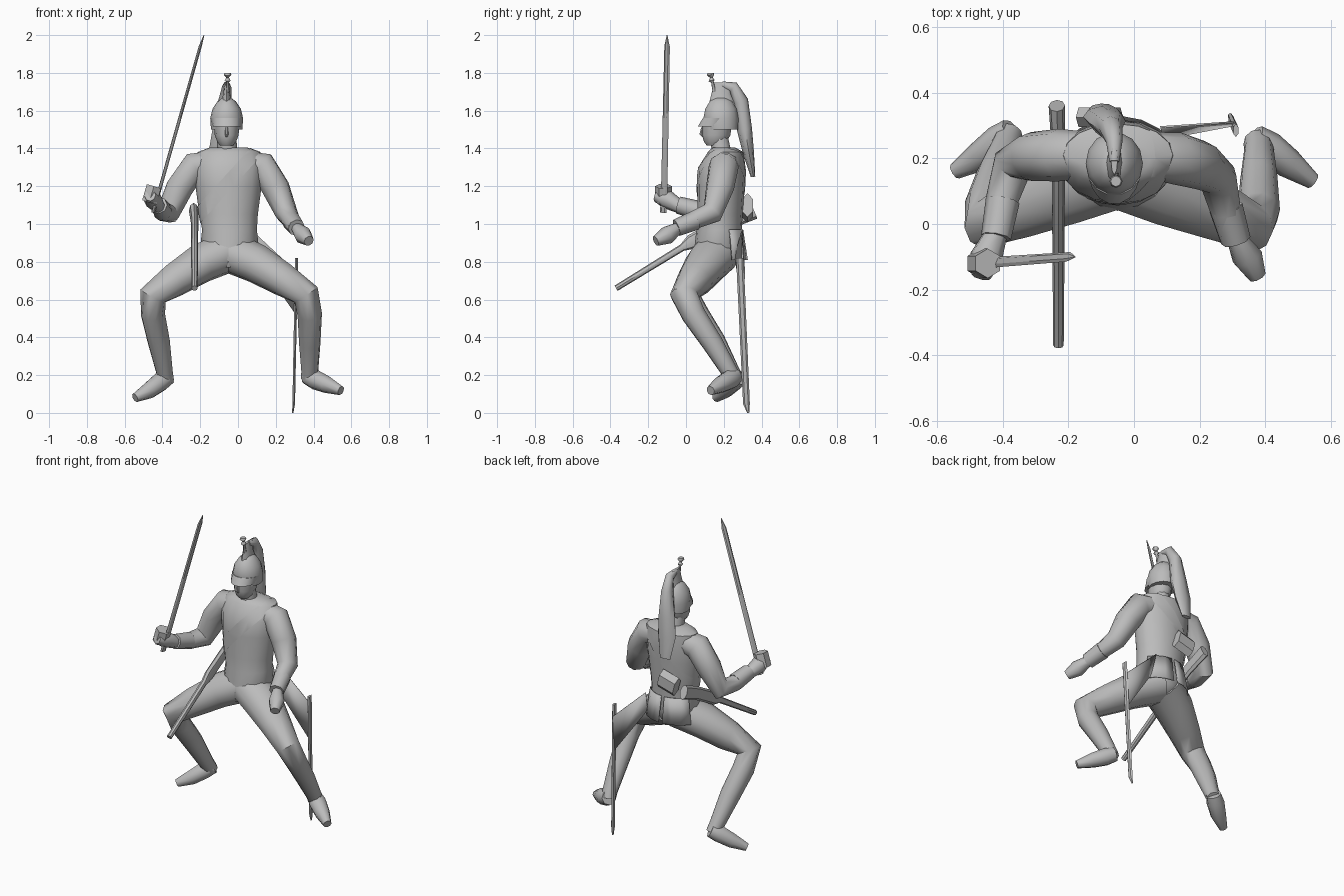
import bpy, bmesh, math
from mathutils import Vector

if "Cube" in bpy.data.objects:
    bpy.data.objects.remove(bpy.data.objects["Cube"], do_unlink=True)

UNIT = 0.01  # all part sizes below are in hundredths
X, Y, Z = Vector((1, 0, 0)), Vector((0, 1, 0)), Vector((0, 0, 1))

grey = bpy.data.materials.new("plain grey")
grey.use_nodes = True
grey.diffuse_color = (0.5, 0.5, 0.5, 1)
grey.node_tree.nodes["Principled BSDF"].inputs["Base Color"].default_value = grey.diffuse_color


def finish(name, bm, angle=50):
    """Turn a bmesh into a shaded object."""
    bmesh.ops.recalc_face_normals(bm, faces=bm.faces[:])
    mesh = bpy.data.meshes.new(name)
    bm.to_mesh(mesh)
    bm.free()
    mesh.materials.append(grey)
    obj = bpy.data.objects.new(name, mesh)
    bpy.context.collection.objects.link(obj)
    bpy.ops.object.select_all(action="DESELECT")
    obj.select_set(True)
    bpy.context.view_layer.objects.active = obj
    bpy.ops.object.shade_smooth_by_angle(angle=math.radians(angle))
    return obj


def tube(name, rings, hint=X, sides=10, axis=None, angle=50):
    """Loft elliptical rings (x, y, z, radius[, second radius]) along a path."""
    bm = bmesh.new()
    centres = [Vector(ring[:3]) * UNIT for ring in rings]
    loops, u = [], hint
    for i, ring in enumerate(rings):
        before, after = centres[max(i - 1, 0)], centres[min(i + 1, len(rings) - 1)]
        if axis:
            along = axis
        else:
            along = (after - before).normalized()
            if 0 < i < len(rings) - 1:
                along = ((centres[i] - before).normalized()
                         + (after - centres[i]).normalized()).normalized()
        u = (u - along * u.dot(along)).normalized()
        v = along.cross(u)
        loop = []
        for k in range(sides):
            turn = math.tau * k / sides
            offset = u * ring[3] * math.cos(turn) + v * ring[-1] * math.sin(turn)
            loop.append(bm.verts.new(centres[i] + offset * UNIT))
        loops.append(loop)
    for low, high in zip(loops, loops[1:]):
        for k in range(sides):
            n = (k + 1) % sides
            bm.faces.new((low[k], low[n], high[n], high[k]))
    bm.faces.new(loops[0][::-1])
    bm.faces.new(loops[-1])
    return finish(name, bm, angle)


def panel(name, top, bottom):
    """Thin cloth or leather strip between two rows of points."""
    bm = bmesh.new()
    rows = [[bm.verts.new(Vector(p) * UNIT) for p in row] for row in (top, bottom)]
    for k in range(len(top) - 1):
        bm.faces.new((rows[0][k], rows[0][k + 1], rows[1][k + 1], rows[1][k]))
    obj = finish(name, bm)
    solid = obj.modifiers.new("thickness", "SOLIDIFY")
    solid.thickness = 0.006
    solid.offset = 0


# Torso and neck
torso = tube("torso", [
    (-5, 15, 77, 6, 9),
    (-5, 16, 81, 12, 12),
    (-4.5, 17, 88, 15.5, 12.5),
    (-4.5, 17.5, 97, 14.5, 12),
    (-5, 18, 105, 15.5, 12),
    (-5, 18.5, 120, 17.5, 12.5),
    (-5, 19, 130, 18, 12.5),
    (-5, 21, 138, 16.5, 9.5),
    (-5, 20, 140.5, 10, 6),
], axis=Z, sides=16)
tube("neck", [(-5.5, 19, 137, 5.5), (-6, 17.5, 146, 5)], axis=Z)

# Shoulder belt: a slanted slice of a slightly larger torso
bm = bmesh.new()
bm.from_mesh(torso.data)
middle = Vector((-5, 18.5, 120)) * UNIT
for vert in bm.verts:
    out = vert.co - middle
    vert.co = middle + Vector((out.x * 1.02, out.y * 1.03, out.z * 1.01))
slant = Vector((-0.74, 0, 0.67))
on_line = Vector((-8, 0, 119)) * UNIT
for sign in (-1, 1):
    bmesh.ops.bisect_plane(bm, geom=bm.verts[:] + bm.edges[:] + bm.faces[:],
                           plane_co=on_line + slant * sign * 0.035,
                           plane_no=slant * sign, clear_outer=True)
finish("shoulder_belt", bm)

# Cartridge pouch hanging on the back
tube("cartridge_pouch", [(-16, 32.5, 107, 6.5, 3.5), (-5, 32.5, 110, 6.5, 3.5)],
     hint=Z, sides=6, angle=30)

# Coat tails around the back of the hips
for side, label in ((-1, "right"), (1, "left")):
    turns = [math.radians(a) for a in (4, 22, 42, 64)]
    top = [(-4.5 + side * 15 * math.sin(t), 17.5 + 12.5 * math.cos(t), 97) for t in turns]
    hem = [(-4.5 + side * 18 * math.sin(t), 18 + 14.5 * math.cos(t), 81) for t in turns]
    panel(label + "_coat_tail", top, hem)

# Head, helmet, crest and plume
tube("head", [
    (-6, 15, 141.5, 3.5, 4),
    (-6, 15.5, 143.5, 5, 6),
    (-6, 16, 147, 6.3, 7.5),
    (-6, 16.5, 155, 7, 8),
], axis=Z, sides=12)
tube("nose", [(-6, 8.5, 151, 0.6), (-6, 8, 147.5, 1), (-6, 9, 146, 0.5)], axis=Z, sides=6)
tube("helmet", [
    (-6, 19, 150, 8.3, 8.7),
    (-6, 18.5, 156, 8.7, 9.5),
    (-6, 18.5, 161, 7.5, 8.5),
    (-6, 18.5, 165, 4.8, 6),
    (-6, 18.5, 167, 2, 3),
], axis=Z, sides=14)
tube("helmet_peak", [(-6, 14.5, 151.5, 7.4, 8.5), (-6, 17.5, 156, 8.6, 8.8)], axis=Z, sides=14)
tube("crest", [
    (-6, 19, 163, 3.2, 7),
    (-6, 18.5, 169, 1.8, 5),
    (-6, 19.5, 175, 1, 4.5),
], axis=Z, sides=8)
tube("crest_knob", [
    (-5.5, 15, 170, 0.9),
    (-5.5, 14, 175, 0.7),
    (-5.5, 13.5, 176, 1.6),
    (-5.5, 13.5, 177.5, 0.7),
    (-5.5, 13, 179, 2),
    (-5.5, 13, 180, 1.6),
], sides=8)
tube("plume", [
    (-6, 19, 174, 1.5, 1.5),
    (-6, 25, 172.5, 2.5, 3),
    (-7, 29, 165, 3.5, 4),
    (-8, 31, 150, 5.5, 4),
    (-9.5, 33, 138, 6, 3),
    (-10, 35.5, 125, 3.5, 1.2),
], sides=8)

# Arms, cuffs and hands
tube("right_arm", [
    (-13, 21, 132, 7),
    (-23, 21, 130.5, 8),
    (-31, 20.5, 119, 7.5),
    (-37, 18, 106, 6.3),
    (-40, 8, 106.5, 5),
    (-41.5, 0, 109, 4.3),
], hint=Y)
tube("right_cuff", [(-40, 7, 107, 5.2), (-42, -4, 110, 4.6)], sides=8)
tube("right_hand", [(-42, -3, 109, 3.5), (-45, -10, 113, 5), (-46.5, -16, 115, 3)], sides=8)
tube("left_arm", [
    (4, 21, 132, 7),
    (13, 20, 130.5, 8),
    (20, 18, 119, 7.5),
    (25.5, 14, 106, 6),
    (28, 4, 102, 4.8),
    (30, -4, 98, 4),
], hint=Y)
tube("left_cuff", [(28, 5, 102, 5.2), (31, -5, 98, 4.6)], sides=8)
tube("left_hand", [(31, -4, 98, 3), (34.5, -10, 94, 4.8), (37.5, -16, 91, 2.8)], sides=8)

# Legs and boots
tube("right_leg", [
    (-6, 17, 85, 11, 13),
    (-20, 11.5, 79, 10.5, 12),
    (-34, 5, 70, 9, 9.5),
    (-45, 0, 62, 7.5),
    (-45, 6, 52, 6.5),
    (-42, 15, 38, 6),
    (-39, 24, 22, 4.5),
    (-38, 27, 17, 4.2),
], hint=Z)
tube("right_boot", [
    (-37, 28, 19, 4.5),
    (-41, 25, 16.5, 5.3),
    (-47, 20.5, 12, 4.6),
    (-54.5, 16, 8, 2.5),
], hint=Z, sides=8)
tube("left_leg", [
    (-4, 17, 85, 11, 13),
    (10, 11, 79, 10.5, 12),
    (24, 4.5, 70.5, 9, 9.5),
    (36, -1, 62.5, 7.5),
    (38, 4, 52, 6.5),
    (38, 14, 37, 5.7),
    (38, 23, 22, 4.5),
    (37.5, 25, 18, 4.2),
], hint=Z)
tube("left_boot", [
    (36.5, 26, 19.5, 4.5),
    (41, 23, 17.5, 5.3),
    (47, 18.5, 15, 4.6),
    (54.5, 13, 11.8, 2.5),
], hint=Z, sides=8)

# Drawn sword, its edge turned a little outwards
tube("sword_blade", [
    (-45, -12, 106, 1.9, 0.8),
    (-41, -11.5, 120, 1.8, 0.7),
    (-20, -10, 194, 1.6, 0.6),
    (-18, -10, 200, 0.2),
], hint=Vector((0.4, 0.9, 0)), sides=6, angle=30)
tube("sword_guard", [(-47, -12, 111.5, 4.5), (-44.5, -12, 120, 4.5)], hint=Y, sides=6, angle=30)

# Scabbard with its hanging strap
tube("scabbard", [
    (31, 28.5, 82, 2, 0.9),
    (29.5, 32, 5, 1.8, 0.8),
    (29, 33, 0, 0.6, 0.4),
], hint=Y, sides=6, angle=30)
panel("scabbard_strap", [(8, 29.5, 96), (30.5, 31, 75)], [(9, 26, 83), (30, 30, 53)])

# Slung carbine
tube("carbine", [
    (-23, -37, 66, 1.6),
    (-23, -2, 87.5, 1.9),
    (-23, 3, 90.5, 1.9, 4),
    (-23, 22, 101, 2, 4),
    (-23.5, 36, 107, 2.5, 4.5),
], sides=8, angle=30)
